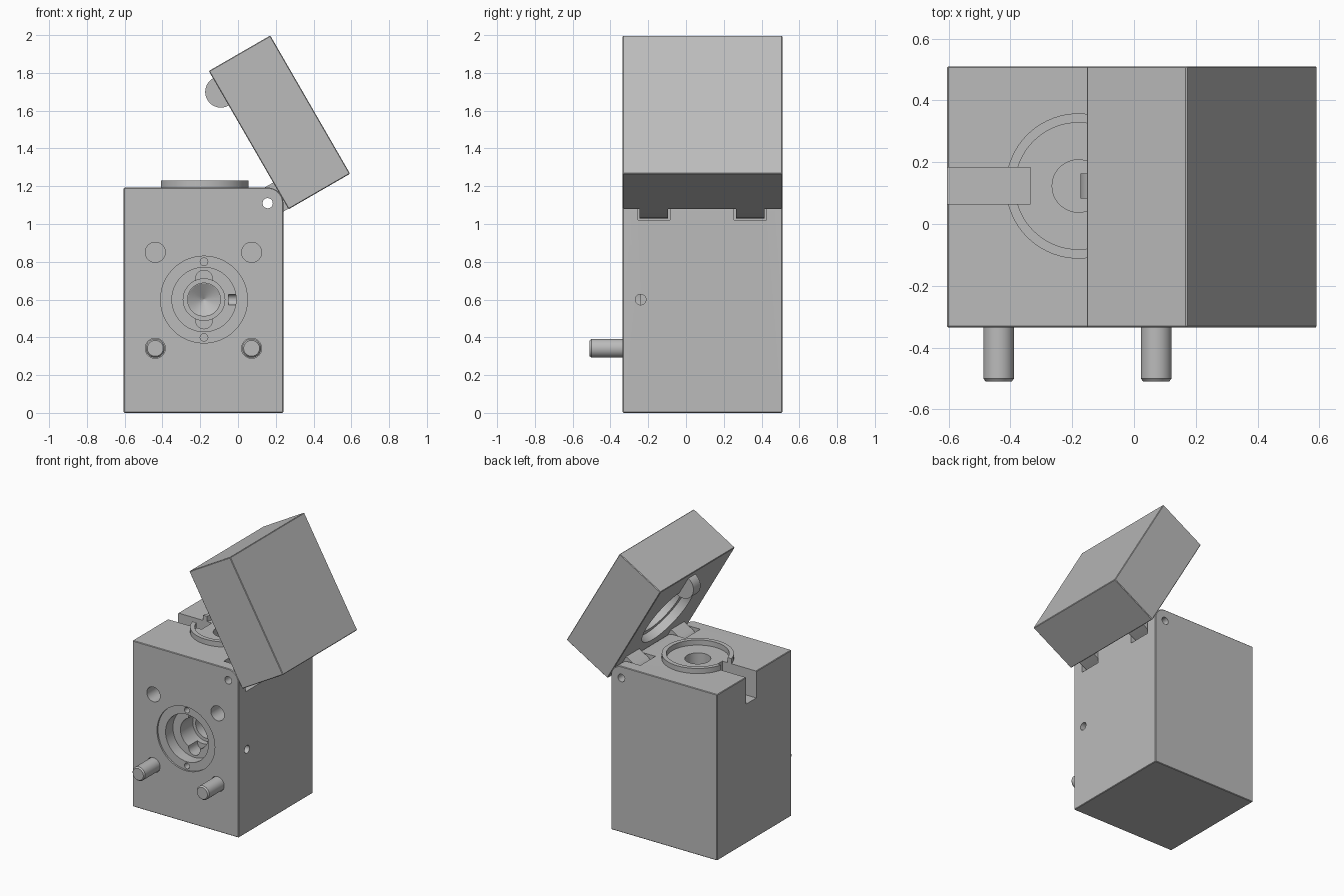
import bpy, bmesh, math
from mathutils import Matrix, Vector

if "Cube" in bpy.data.objects:
    bpy.data.objects.remove(bpy.data.objects["Cube"])

grey = bpy.data.materials.new("machined grey")
grey.use_nodes = True
grey.diffuse_color = (0.5, 0.5, 0.5, 1)
grey.node_tree.nodes["Principled BSDF"].inputs["Base Color"].default_value = (0.5, 0.5, 0.5, 1)

# Shared layout
LEFT, RIGHT, FRONT, BACK, TOP, LID_TOP = -0.605, 0.24, -0.335, 0.51, 1.19, 1.566
PIN_X, PIN_Z = 0.157, 1.11
BORE_X, BORE_Y, BORE_Z = -0.18, 0.123, 0.6
HINGES = (-0.17, 0.34)


def make(name, bm):
    bmesh.ops.recalc_face_normals(bm, faces=bm.faces)
    mesh = bpy.data.meshes.new(name)
    bm.to_mesh(mesh)
    bm.free()
    mesh.materials.append(grey)
    obj = bpy.data.objects.new(name, mesh)
    bpy.context.collection.objects.link(obj)
    return obj


def prism(name, points, y0, y1):
    """Extrude an (x, z) outline along y."""
    bm = bmesh.new()
    face = bm.faces.new([bm.verts.new((x, y0, z)) for x, z in points])
    new = bmesh.ops.extrude_face_region(bm, geom=[face])["geom"]
    bmesh.ops.translate(bm, vec=(0, y1 - y0, 0),
                        verts=[v for v in new if isinstance(v, bmesh.types.BMVert)])
    return make(name, bm)


def box(name, x0, x1, y0, y1, z0, z1):
    return prism(name, [(x0, z0), (x1, z0), (x1, z1), (x0, z1)], y0, y1)


def rod(name, start, end, r, r_end=None, sides=48):
    a, b = Vector(start), Vector(end)
    bm = bmesh.new()
    turn = (b - a).to_track_quat('Z', 'Y').to_matrix().to_4x4()
    bmesh.ops.create_cone(bm, cap_ends=True, segments=sides, radius1=r,
                          radius2=r if r_end is None else r_end, depth=(b - a).length,
                          matrix=Matrix.Translation((a + b) / 2) @ turn)
    return make(name, bm)


def arc(cx, cz, r, a0, a1, n=12):
    angles = [math.radians(a0 + (a1 - a0) * i / n) for i in range(n + 1)]
    return [(cx + r * math.cos(a), cz + r * math.sin(a)) for a in angles]


def apply(obj, mod):
    bpy.context.view_layer.objects.active = obj
    bpy.ops.object.modifier_apply(modifier=mod.name)


def soften(obj):
    mod = obj.modifiers.new("edge", 'BEVEL')
    mod.width, mod.segments, mod.angle_limit = 0.004, 1, math.radians(40)
    mod.limit_method = 'ANGLE'
    apply(obj, mod)


def cut(obj, *cutters):
    for c in cutters:
        mod = obj.modifiers.new("cut", 'BOOLEAN')
        mod.operation, mod.solver, mod.object = 'DIFFERENCE', 'EXACT', c
        apply(obj, mod)
        bpy.data.objects.remove(c)


def front_hole(x, z, r, y0, y1, r_end=None):
    return rod("cutter", (x, y0, z), (x, y1, z), r, r_end)


def pin_hole():
    return front_hole(PIN_X, PIN_Z, 0.027, FRONT - 0.1, BACK + 0.1)


def latch_slot():
    return box("cutter", LEFT - 0.1, -0.335, 0.065, 0.183, TOP - 0.19, TOP + 0.1)


# Body block with a rounded hinge edge
outline = [(LEFT, 0), (RIGHT, 0)] + arc(PIN_X, PIN_Z, RIGHT - PIN_X, 0, 90) + [(LEFT, PIN_Z + RIGHT - PIN_X)]
body = prism("body_block", outline, FRONT, BACK)
soften(body)
cut(body, latch_slot(), pin_hole())
for y in HINGES:
    cut(body, box("cutter", 0.065, 0.4, y - 0.085, y + 0.085, 1.02, 1.4))

# Stepped front socket: shallow seat, counterbore, keyed opening, bore with drill point
cut(body, front_hole(BORE_X, BORE_Z, 0.23, FRONT - 0.1, FRONT + 0.012),
    front_hole(BORE_X, BORE_Z, 0.17, FRONT - 0.1, FRONT + 0.095),
    front_hole(BORE_X, BORE_Z, 0.11, FRONT - 0.1, -0.1))
key = arc(BORE_X, BORE_Z + 0.11, 0.045, 0, 180) + arc(BORE_X, BORE_Z - 0.11, 0.045, 180, 360)
cut(body, prism("cutter", key, FRONT - 0.1, -0.14),
    front_hole(BORE_X, BORE_Z, 0.087, -0.2, 0.1),
    front_hole(BORE_X, BORE_Z, 0.087, 0.099, 0.15, 0.004))
for side in (-1, 1):
    cut(body, front_hole(BORE_X, BORE_Z + side * 0.2, 0.02, FRONT - 0.1, FRONT + 0.1))

# Side port and top bore
cut(body, rod("cutter", (0.4, -0.24, BORE_Z), (-0.05, -0.24, BORE_Z), 0.028),
    rod("cutter", (BORE_X, BORE_Y, TOP + 0.1), (BORE_X, BORE_Y, TOP - 0.28), 0.085))

# Mounting holes, with dowels in the lower pair
dowels = []
for label, x in (("right", -0.438), ("left", 0.072)):
    for z in (0.85, 0.342):
        cut(body, front_hole(x, z, 0.053, FRONT - 0.1, FRONT + 0.2))
    dowels += [rod(label + "_dowel", (x, FRONT + 0.2, 0.342), (x, -0.5, 0.342), 0.05),
               rod(label + "_dowel_tip", (x, -0.5, 0.342), (x, -0.51, 0.342), 0.05, 0.042)]

# Raised collar around the top bore
collar = rod("top_collar", (BORE_X, BORE_Y, TOP - 0.01), (BORE_X, BORE_Y, 1.23), 0.235, sides=72)
cut(collar, rod("cutter", (BORE_X, BORE_Y, TOP - 0.1), (BORE_X, BORE_Y, 1.4), 0.205, sides=72),
    latch_slot())

# Lid, modelled closed, with a stepped recess underneath
lid = box("lid", LEFT, RIGHT, FRONT, BACK, TOP, LID_TOP)
soften(lid)
for r, depth in ((0.24, 0.06), (0.2, 0.14)):
    cut(lid, rod("cutter", (BORE_X, BORE_Y, TOP - 0.1), (BORE_X, BORE_Y, TOP + depth), r, sides=72))

# Latch tongue and hinge lugs
tongue = front_hole(-0.477, TOP, 0.083, BORE_Y - 0.04, BORE_Y + 0.04)
tongue.name = "latch_tongue"
moving = [lid, tongue]
for label, y in zip(("front", "back"), HINGES):
    lug = prism(label + "_hinge_lug", arc(PIN_X, PIN_Z, 0.08, 180, 360)
                + [(PIN_X + 0.08, TOP + 0.01), (PIN_X - 0.08, TOP + 0.01)], y - 0.075, y + 0.075)
    cut(lug, pin_hole())
    moving.append(lug)

# Swing the lid open about the hinge pin
pivot = Matrix.Translation((PIN_X, 0, PIN_Z))
swing = pivot @ Matrix.Rotation(math.radians(60), 4, 'Y') @ pivot.inverted()
for obj in moving:
    obj.data.transform(swing)

# Centre front to back and shade
for obj in [body, collar] + dowels + moving:
    bpy.ops.object.select_all(action='DESELECT')
    obj.select_set(True)
    bpy.context.view_layer.objects.active = obj
    bpy.ops.object.shade_smooth_by_angle(angle=math.radians(30))
